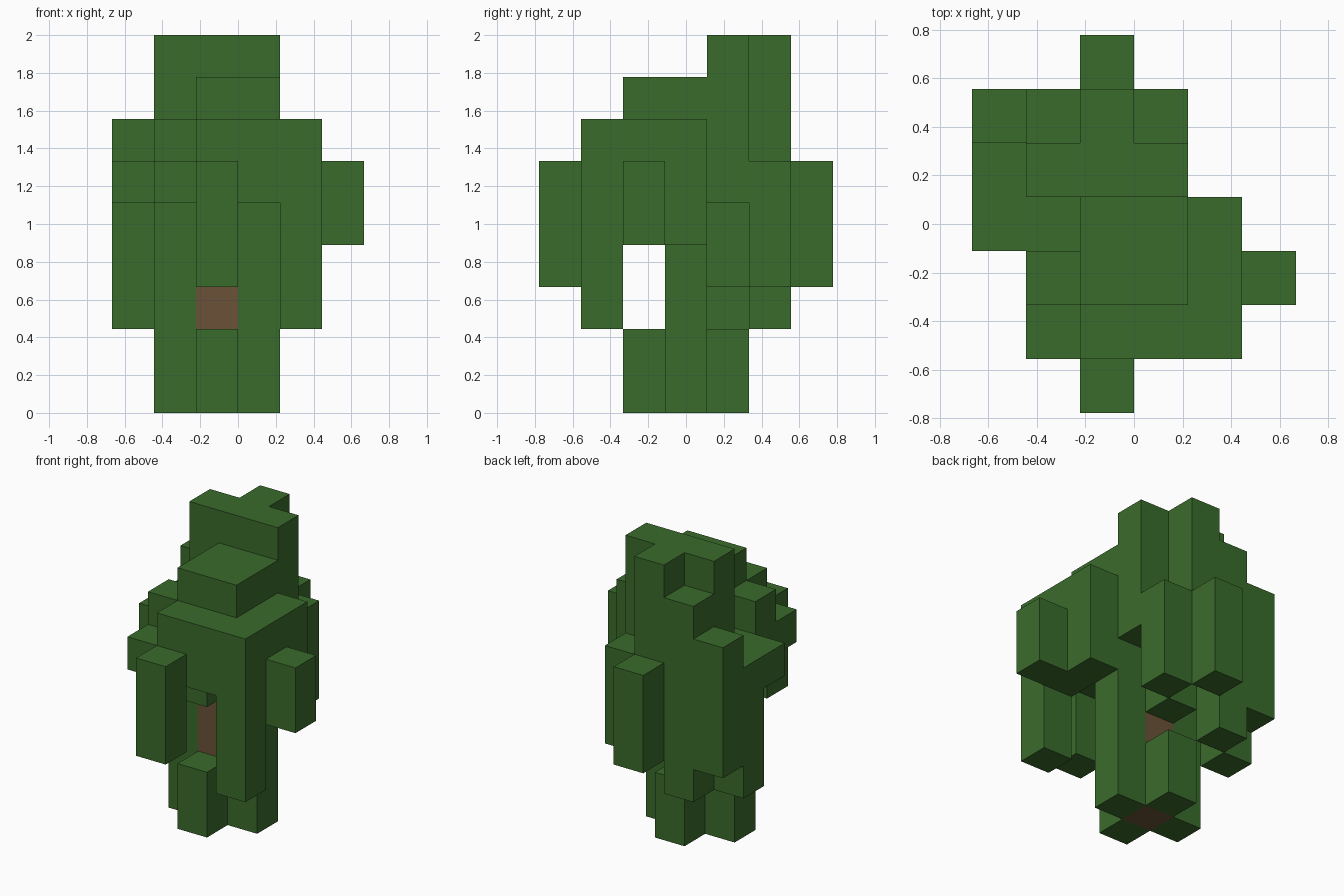
import bpy
import bmesh
from itertools import product
from mathutils import Vector

if "Cube" in bpy.data.objects:
    bpy.data.objects.remove(bpy.data.objects["Cube"], do_unlink=True)

UNIT = 2 / 9                       # edge of one block
CENTRE = Vector((3, 3.5, 0))       # middle of the block grid


def make_material(name, colour):
    mat = bpy.data.materials.new(name)
    mat.use_nodes = True
    mat.diffuse_color = colour
    mat.node_tree.nodes["Principled BSDF"].inputs["Base Color"].default_value = colour
    return mat


leaf = make_material("leaf green", (0.042, 0.147, 0.025, 1))
bark = make_material("bark brown", (0.147, 0.085, 0.038, 1))

# Each part is a union of boxes, as (low corner, high corner) in blocks
trunk = [((2, 3, 0), (3, 4, 5))]
crown = [
    ((1, 4, 5), (4, 5, 9)),        # top bar
    ((2, 5, 4), (3, 6, 9)),        # knob behind the bar
    ((1, 4, 4), (2, 5, 9)),
    ((2, 4, 3), (3, 5, 9)),
]
canopy = [
    ((2, 2, 5), (4, 4, 8)),        # shoulder under the crown
    ((2, 2, 4), (3, 3, 8)),
    ((2, 1, 5), (5, 2, 7)),        # front shelf
    ((4, 1, 4), (5, 4, 7)),        # left flank
    ((4, 1, 2), (5, 2, 7)),        # strip hanging at the front
    ((1, 1, 5), (2, 2, 6)),        # right brow
    ((1, 2, 5), (2, 3, 7)),
    ((0, 3, 5), (2, 4, 6)),        # right flank
    ((0, 4, 2), (1, 5, 6)),
    ((0, 5, 3), (1, 6, 7)),
    ((1, 5, 2), (2, 6, 8)),
    ((3, 5, 3), (4, 6, 6)),        # back corner
]
base_leaves = [
    ((1, 3, 0), (2, 4, 5)),
    ((3, 3, 0), (4, 4, 8)),
    ((2, 2, 0), (3, 3, 2)),
    ((2, 4, 0), (3, 5, 2)),
]
parts = [
    ("trunk", trunk, bark),
    ("crown", crown, leaf),
    ("canopy", canopy, leaf),
    ("base_leaves", base_leaves, leaf),
    ("left_leaf_pod", [((5, 2, 4), (6, 3, 6))], leaf),
    ("front_leaf_pod", [((2, 0, 3), (3, 1, 6))], leaf),
    ("back_leaf_pod", [((2, 6, 3), (3, 7, 6))], leaf),
]

# Give every block to the first part that claims it
owner = {}
for name, boxes, _ in parts:
    for low, high in boxes:
        for cell in product(*(range(a, b) for a, b in zip(low, high))):
            owner.setdefault(cell, name)


def add_outer_faces(bm, cell):
    """Add the faces of one block that touch open air."""
    middle = Vector(cell) + Vector((0.5, 0.5, 0.5))
    for axis, sign in product(range(3), (-1, 1)):
        normal = Vector((0, 0, 0))
        normal[axis] = sign
        if tuple(int(c + n) for c, n in zip(cell, normal)) in owner:
            continue
        side = Vector((0, 0, 0))
        side[(axis + 1) % 3] = 1
        up = normal.cross(side)
        corners = [normal + side + up, normal - side + up,
                   normal - side - up, normal + side - up]
        bm.faces.new([bm.verts.new((middle + c / 2 - CENTRE) * UNIT)
                      for c in corners])


# Build each part as one clean mesh
for name, _, mat in parts:
    bm = bmesh.new()
    for cell, part in owner.items():
        if part == name:
            add_outer_faces(bm, cell)
    bmesh.ops.remove_doubles(bm, verts=bm.verts, dist=UNIT / 100)
    mesh = bpy.data.meshes.new(name)
    bm.to_mesh(mesh)
    bm.free()
    mesh.materials.append(mat)
    bpy.context.collection.objects.link(bpy.data.objects.new(name, mesh))
